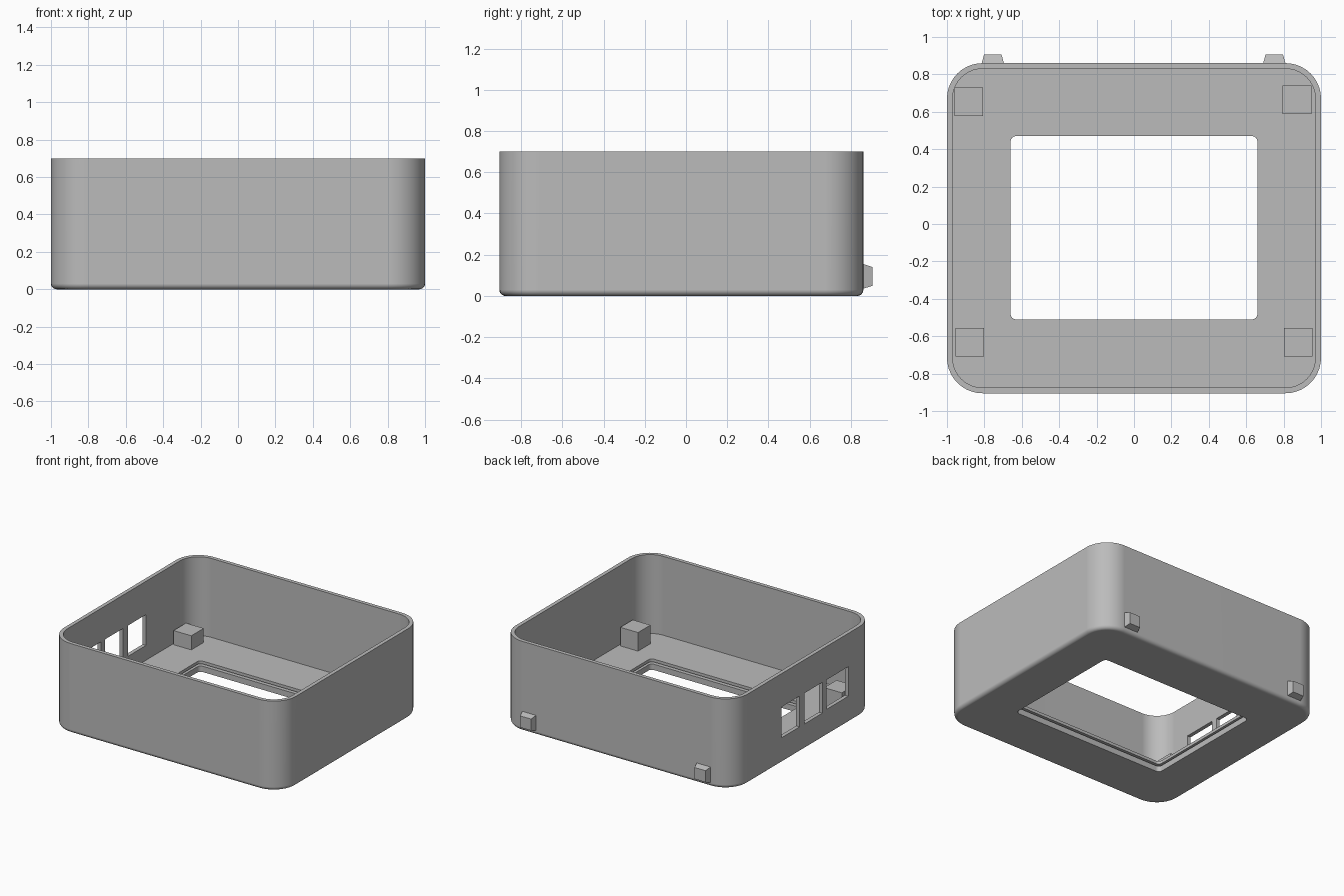
import bpy, bmesh, math

if "Cube" in bpy.data.objects:
    bpy.data.objects.remove(bpy.data.objects["Cube"])

grey = bpy.data.materials.new("case_grey")
grey.diffuse_color = (0.5, 0.5, 0.5, 1)
grey.use_nodes = True
grey.node_tree.nodes["Principled BSDF"].inputs["Base Color"].default_value = grey.diffuse_color

X0, X1, Y0, Y1, H = -1.0, 1.0, -0.905, 0.86, 0.70   # outer shell
R, WALL, FLOOR, FILLET = 0.19, 0.03, 0.085, 0.03
STEPS = 10                                          # segments per corner


def rounded_rect(x0, x1, y0, y1, r):
    """Counter-clockwise outline with rounded corners."""
    pts = []
    for i, (cx, cy) in enumerate([(x1 - r, y1 - r), (x0 + r, y1 - r),
                                  (x0 + r, y0 + r), (x1 - r, y0 + r)]):
        for k in range(STEPS + 1):
            a = math.pi / 2 * (i + k / STEPS)
            pts.append((cx + r * math.cos(a), cy + r * math.sin(a)))
    return pts


def shell_ring(inset, z):
    return rounded_rect(X0 + inset, X1 - inset, Y0 + inset, Y1 - inset, R - inset), z


def window_ring(grow, z):
    return rounded_rect(-0.66 - grow, 0.66 + grow, -0.51 - grow, 0.47 + grow,
                        0.03 + grow * 0.2), z


def finish(name, bm):
    bmesh.ops.recalc_face_normals(bm, faces=bm.faces)
    mesh = bpy.data.meshes.new(name)
    bm.to_mesh(mesh)
    bm.free()
    obj = bpy.data.objects.new(name, mesh)
    bpy.context.collection.objects.link(obj)
    mesh.materials.append(grey)
    return obj


def frustum(name, base, tip):
    """Solid between two four-point outlines."""
    bm = bmesh.new()
    a = [bm.verts.new(p) for p in base]
    b = [bm.verts.new(p) for p in tip]
    bm.faces.new(a)
    bm.faces.new(b)
    for i in range(4):
        j = (i + 1) % 4
        bm.faces.new((a[i], a[j], b[j], b[i]))
    return finish(name, bm)


def box(name, x0, x1, y0, y1, z0, z1):
    rect = [(x0, y0), (x1, y0), (x1, y1), (x0, y1)]
    return frustum(name, [(x, y, z0) for x, y in rect], [(x, y, z1) for x, y in rect])


# Case: closed wall section swept around, from the floor opening out, up, in and back
rings = [window_ring(0, 0)]
for k in range(6):
    a = math.pi / 2 * k / 5
    rings.append(shell_ring(FILLET * (1 - math.sin(a)), FILLET * (1 - math.cos(a))))
rings += [shell_ring(0, H), shell_ring(WALL, H), shell_ring(WALL, FLOOR),
          window_ring(0, FLOOR),
          # slot running around the floor opening
          window_ring(0, 0.062), window_ring(0.04, 0.062),
          window_ring(0.04, 0.045), window_ring(0, 0.045)]

bm = bmesh.new()
loops = [[bm.verts.new((x, y, z)) for x, y in pts] for pts, z in rings]
n = len(loops[0])
for i, low in enumerate(loops):
    high = loops[(i + 1) % len(loops)]
    for k in range(n):
        m = (k + 1) % n
        bm.faces.new((low[k], low[m], high[m], high[k]))
case = finish("case", bm)

# Port openings through the left wall
for y0, y1, z0 in [(0.03, 0.255, 0.20), (-0.25, -0.03, 0.20), (-0.57, -0.30, 0.21)]:
    cutter = box("port_cutter", -1.1, -0.9, y0, y1, z0, 0.44)
    cutter.hide_render = True
    mod = case.modifiers.new("port", 'BOOLEAN')
    mod.operation, mod.solver, mod.object = 'DIFFERENCE', 'EXACT', cutter
    bpy.context.view_layer.objects.active = case
    bpy.ops.object.modifier_apply(modifier=mod.name)
    bpy.data.objects.remove(cutter)

bpy.ops.object.select_all(action='DESELECT')
case.select_set(True)
bpy.context.view_layer.objects.active = case
bpy.ops.object.shade_smooth_by_angle(angle=math.radians(35))
weighted = case.modifiers.new("even_shading", 'WEIGHTED_NORMAL')
weighted.keep_sharp = True

# Support blocks on the floor
for name, x, y, top in [("back_left_block", -0.96, 0.577, 0.195),
                        ("back_right_block", 0.795, 0.587, 0.195),
                        ("front_left_block", -0.955, -0.708, 0.23),
                        ("front_right_block", 0.802, -0.708, 0.23)]:
    box(name, x, x + 0.153, y, y + 0.153, 0.07, top)


# Tapered catches on the back wall
def catch_outline(cx, half, y, z0, z1):
    return [(cx - half, y, z0), (cx + half, y, z0), (cx + half, y, z1), (cx - half, y, z1)]


for name, cx in [("left_catch", -0.755), ("right_catch", 0.75)]:
    frustum(name, catch_outline(cx, 0.062, 0.85, 0.032, 0.158),
            catch_outline(cx, 0.047, 0.905, 0.05, 0.14))
